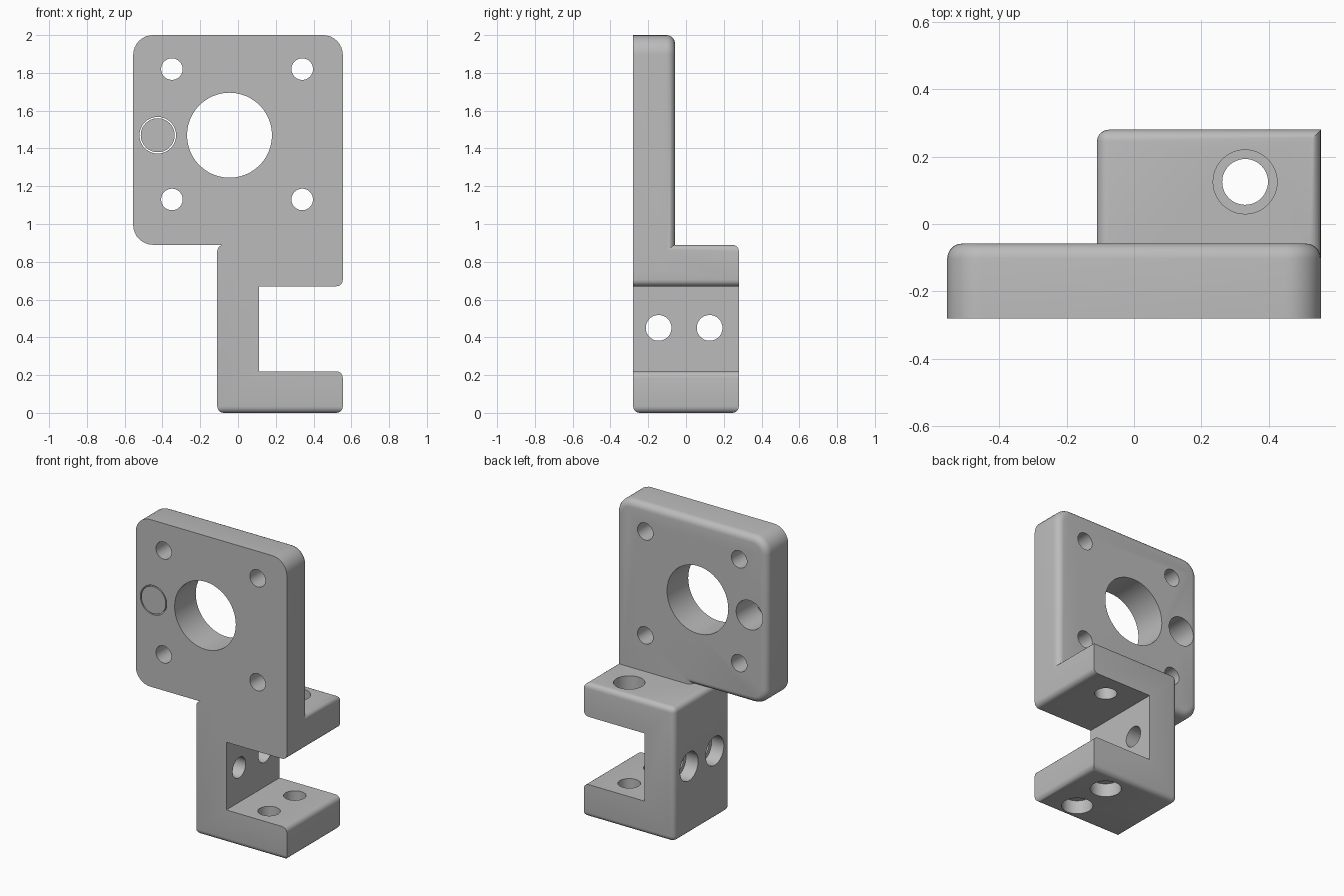
import bpy, bmesh
from math import radians
from mathutils import Matrix, Vector

cube = bpy.data.objects.get("Cube")
if cube:
    bpy.data.objects.remove(cube, do_unlink=True)

grey = bpy.data.materials.new("plain grey")
grey.use_nodes = True
colour = (0.5, 0.5, 0.5, 1)
grey.diffuse_color = colour
grey.node_tree.nodes["Principled BSDF"].inputs["Base Color"].default_value = colour

X, FRONT, STEP, BACK = 0.555, -0.28, -0.058, 0.28
LEFT, SHELF = -0.11, 0.89


def add_object(name, bm):
    bmesh.ops.recalc_face_normals(bm, faces=bm.faces)
    mesh = bpy.data.meshes.new(name)
    bm.to_mesh(mesh)
    bm.free()
    obj = bpy.data.objects.new(name, mesh)
    bpy.context.collection.objects.link(obj)
    mesh.materials.append(grey)
    return obj


def extrude(outline, y0, y1):
    """Solid from an x-z outline between two y positions."""
    bm = bmesh.new()
    face = bm.faces.new([bm.verts.new((x, y0, z)) for x, z in outline])
    new = bmesh.ops.extrude_face_region(bm, geom=[face])["geom"]
    bmesh.ops.translate(bm, vec=(0, y1 - y0, 0),
                        verts=[v for v in new if isinstance(v, bmesh.types.BMVert)])
    bmesh.ops.recalc_face_normals(bm, faces=bm.faces)
    return bm


def near(edge, axis, value):
    return all(abs(v.co[axis] - value) < 0.001 for v in edge.verts)


def round_edges(bm, rule, radius, segments):
    edges = [e for e in bm.edges if rule(e)]
    bmesh.ops.bevel(bm, geom=edges, offset=radius, segments=segments,
                    profile=0.5, affect='EDGES', clamp_overlap=True)


def cylinder(name, axis, centre, radius, start, end):
    """Cylinder along an axis; centre holds the other two coordinates in order."""
    bm = bmesh.new()
    turn = {'x': Matrix.Rotation(radians(90), 4, 'Y'),
            'y': Matrix.Rotation(radians(90), 4, 'X'), 'z': Matrix()}[axis]
    place = list(centre)
    place.insert('xyz'.index(axis), (start + end) / 2)
    bmesh.ops.create_cone(bm, cap_ends=True, segments=48, radius1=radius, radius2=radius,
                          depth=end - start,
                          matrix=Matrix.Translation(Vector(place)) @ turn)
    return add_object(name, bm)


# Mounting plate, with a tongue that runs down into the clamp
plate = extrude([(-X, SHELF), (0, SHELF), (0, 0.75), (X, 0.75), (X, 2), (-X, 2)], FRONT, STEP)


def plate_corner(e):
    return ((near(e, 0, -X) or (near(e, 0, X) and near(e, 2, 2)))
            and abs(e.verts[0].co.y - e.verts[1].co.y) > 0.1)


round_edges(plate, plate_corner, 0.105, 8)
round_edges(plate, lambda e: near(e, 1, STEP), 0.045, 5)
bracket = add_object("bracket", plate)

# C-shaped clamp below the plate
clamp_bm = extrude([(LEFT, 0), (X, 0), (X, 0.22), (0.11, 0.22), (0.11, 0.67),
                    (X, 0.67), (X, SHELF), (LEFT, SHELF)], FRONT, BACK)


def clamp_round(e):
    outer = near(e, 0, LEFT) or near(e, 0, X)
    along_y = abs(e.verts[0].co.y - e.verts[1].co.y) > 0.1
    back = near(e, 1, BACK) and (near(e, 0, LEFT) or near(e, 2, 0) or near(e, 2, SHELF))
    return (outer and along_y) or back or (near(e, 1, FRONT) and near(e, 2, 0))


round_edges(clamp_bm, clamp_round, 0.035, 5)
clamp = add_object("clamp", clamp_bm)

# Plate holes: centre bore, four screw holes and the plug hole
cutters = [cylinder("centre_bore", 'y', (-0.045, 1.47), 0.225, -0.4, 0.1),
           cylinder("plug_hole", 'y', (-0.425, 1.47), 0.097, -0.4, 0.1)]
for x in (-0.35, 0.34):
    for z in (1.13, 1.82):
        cutters.append(cylinder("screw_hole", 'y', (x, z), 0.057, -0.4, 0.1))

# Clamp holes with counterbores on the outer faces
HOLE, BORE, DEPTH = 0.068, 0.095, 0.09
for y, top in ((-0.145, 0.4), (0.125, 1)):
    cutters.append(cylinder("side_hole", 'x', (y, 0.45), HOLE, -0.3, 0.3))
    cutters.append(cylinder("side_counterbore", 'x', (y, 0.45), BORE, -0.3, LEFT + DEPTH))
    cutters.append(cylinder("arm_hole", 'z', (0.33, y), HOLE, -0.1, top))
    cutters.append(cylinder("bottom_counterbore", 'z', (0.33, y), BORE, -0.1, DEPTH))
cutters.append(cylinder("top_counterbore", 'z', (0.33, 0.125), BORE, SHELF - DEPTH, 1))

for tool in [clamp] + cutters:
    mod = bracket.modifiers.new(tool.name, 'BOOLEAN')
    mod.operation = 'UNION' if tool is clamp else 'DIFFERENCE'
    mod.solver = 'EXACT'
    mod.object = tool
    tool.hide_render = True

# Bake the cuts, then drop the tools
bpy.context.view_layer.update()
graph = bpy.context.evaluated_depsgraph_get()
solid = bpy.data.meshes.new_from_object(bracket.evaluated_get(graph))
bracket.modifiers.clear()
bracket.data = solid
for tool in [clamp] + cutters:
    bpy.data.objects.remove(tool, do_unlink=True)

# Thin disc closing the plug hole at the front
plug = cylinder("plug_disc", 'y', (-0.425, 1.47), 0.09, FRONT, FRONT + 0.02)

bpy.ops.object.select_all(action='DESELECT')
for obj in (bracket, plug):
    obj.select_set(True)
bpy.context.view_layer.objects.active = bracket
bpy.ops.object.shade_smooth_by_angle(angle=radians(30))
